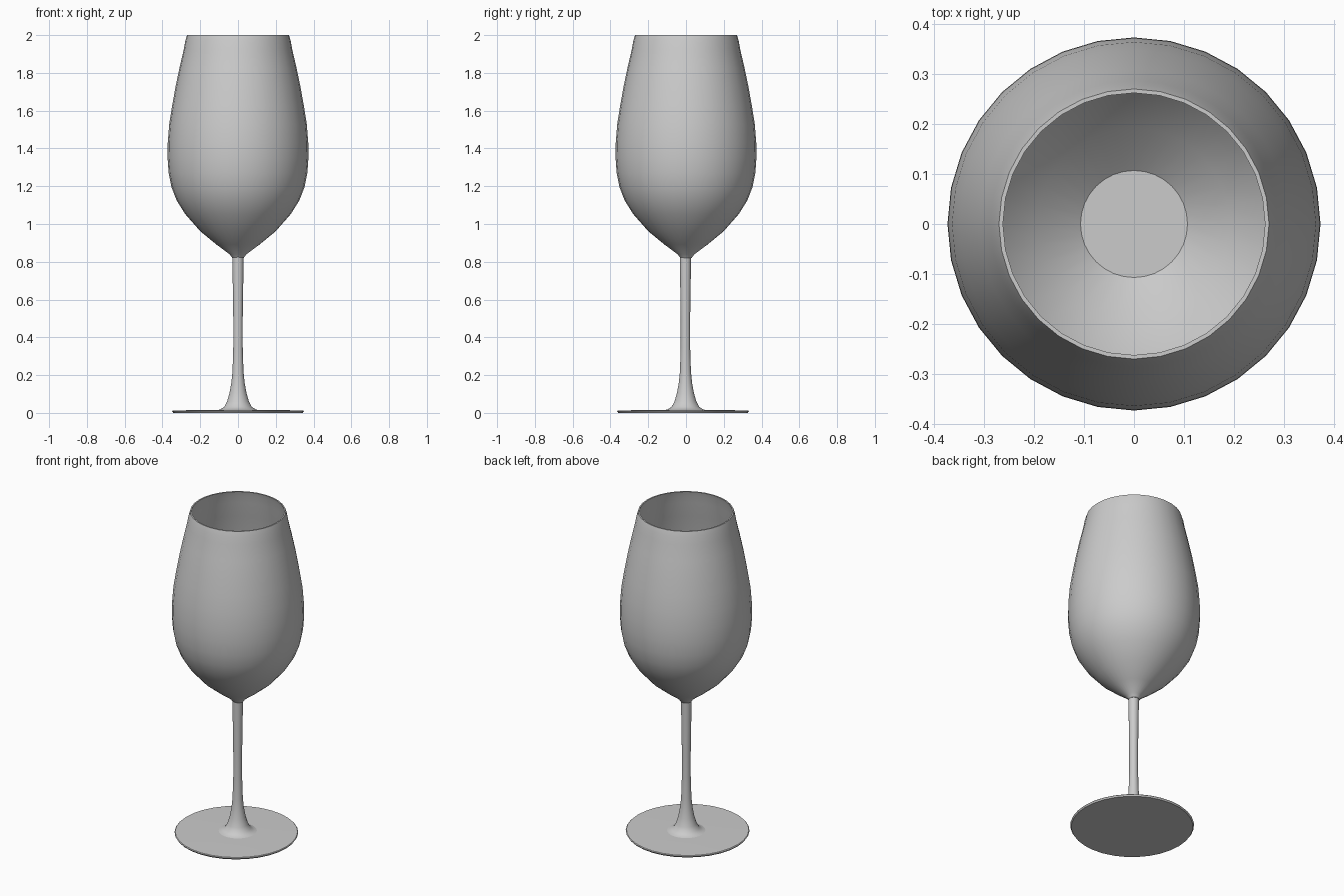
import bpy, bmesh, math

if "Cube" in bpy.data.objects:
    bpy.data.objects.remove(bpy.data.objects["Cube"])


def lathe(name, profile, y=0.0, sides=32):
    """Revolve (radius, z) points round the z axis; radius 0 makes a pole."""
    bm = bmesh.new()
    rings = []
    for r, z in profile:
        if r == 0:
            rings.append([bm.verts.new((0, 0, z))] * sides)
        else:
            rings.append([bm.verts.new((r * math.cos(2 * math.pi * i / sides),
                                        r * math.sin(2 * math.pi * i / sides), z))
                          for i in range(sides)])
    for a, b in zip(rings, rings[1:]):
        for i in range(sides):
            j = (i + 1) % sides
            corners = list(dict.fromkeys((a[i], a[j], b[j], b[i])))
            bm.faces.new(corners)
    bmesh.ops.recalc_face_normals(bm, faces=bm.faces[:])
    mesh = bpy.data.meshes.new(name)
    bm.to_mesh(mesh)
    bm.free()
    obj = bpy.data.objects.new(name, mesh)
    obj.location.y = y
    bpy.context.collection.objects.link(obj)
    bpy.context.view_layer.objects.active = obj
    obj.select_set(True)
    bpy.ops.object.shade_smooth_by_angle(angle=math.radians(35))
    obj.select_set(False)
    return obj


# Bowl: outer wall up to the rim, then the thin inner wall and flat bottom
outer = [(0.03, 0.82), (0.045, 0.84), (0.115, 0.892), (0.2, 0.962), (0.28, 1.053),
         (0.325, 1.125), (0.352, 1.195), (0.367, 1.27), (0.373, 1.35), (0.372, 1.43),
         (0.364, 1.53), (0.348, 1.63), (0.33, 1.73), (0.309, 1.83), (0.287, 1.925),
         (0.279, 1.97), (0.27, 2.0)]
inner = [(r - 0.008, z + (0.006 if z < 1.1 else 0)) for r, z in reversed(outer[2:])]
lathe("bowl", [(0, 0.82)] + outer + inner + [(0, 0.898)])

# Stem: slim, slightly waisted, flaring into the foot
lathe("stem", [(0, 0.012), (0.115, 0.014), (0.095, 0.018), (0.073, 0.032), (0.058, 0.06),
               (0.045, 0.105), (0.035, 0.16), (0.029, 0.22), (0.025, 0.35), (0.025, 0.5),
               (0.028, 0.7), (0.03, 0.825), (0, 0.825)], y=-0.003)

# Foot: thin round disc, set slightly forward
lathe("foot", [(0, 0), (0.343, 0), (0.349, 0.009), (0.345, 0.013), (0.2, 0.015),
               (0, 0.016)], y=-0.016)
